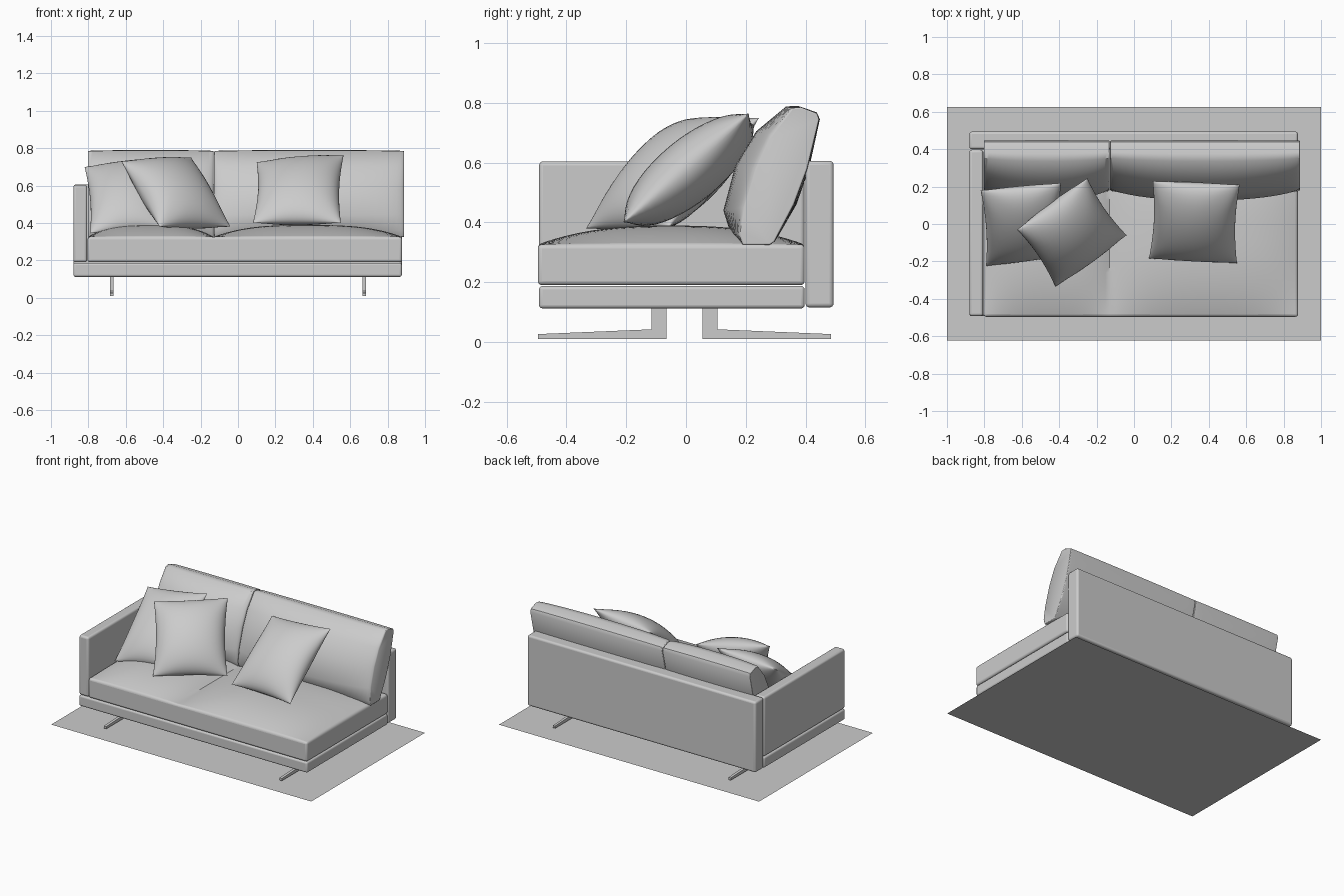
import bpy, bmesh, math
from mathutils import Vector

if "Cube" in bpy.data.objects:
    bpy.data.objects.remove(bpy.data.objects["Cube"])


def finish(name, bm, bevel=0.0, angle=40):
    """Turn a bmesh into a smooth-shaded object with optional rounded edges."""
    bmesh.ops.recalc_face_normals(bm, faces=bm.faces)
    me = bpy.data.meshes.new(name)
    bm.to_mesh(me)
    bm.free()
    ob = bpy.data.objects.new(name, me)
    bpy.context.collection.objects.link(ob)
    bpy.ops.object.select_all(action='DESELECT')
    ob.select_set(True)
    bpy.context.view_layer.objects.active = ob
    bpy.ops.object.shade_smooth_by_angle(angle=math.radians(angle))
    if bevel:
        mod = ob.modifiers.new("Rounded edges", 'BEVEL')
        mod.width = bevel
        mod.segments = 4
        mod.limit_method = 'ANGLE'
        mod.angle_limit = math.radians(50)
    return ob


def box(name, lo, hi, bevel):
    bm = bmesh.new()
    bmesh.ops.create_cube(bm, size=1)
    for v in bm.verts:
        v.co = Vector([a + (b - a) * (c + 0.5) for a, b, c in zip(lo, hi, v.co)])
    return finish(name, bm, bevel)


def leg(name, x, sign):
    """L-shaped blade foot: short post and a long tapering toe."""
    prof = [(0.06, 0.01), (0.06, 0.115), (0.11, 0.115), (0.11, 0.042),
            (0.49, 0.026), (0.49, 0.01)]
    bm = bmesh.new()
    f = bm.faces.new([bm.verts.new((x - 0.009, sign * y - 0.005, z)) for y, z in prof])
    r = bmesh.ops.extrude_face_region(bm, geom=[f])
    for v in r['geom']:
        if isinstance(v, bmesh.types.BMVert):
            v.co.x += 0.018
    return finish(name, bm)


def seat(name, x0, seam, x1, y0, y1, z0, z1, crown):
    """Seat pad with two crowned places meeting at a shallow crease."""
    bm = bmesh.new()
    bmesh.ops.create_grid(bm, x_segments=60, y_segments=30, size=1)
    r = bmesh.ops.extrude_face_region(bm, geom=bm.faces[:])
    top = {v for v in r['geom'] if isinstance(v, bmesh.types.BMVert)}
    for v in bm.verts:
        s, t = v.co.x, v.co.y
        # half of the columns on each side of the seam
        x = seam + s * ((x1 - seam) if s > 0 else (seam - x0))
        y = (y0 + y1) / 2 + t * (y1 - y0) / 2
        lobe = 1 - abs(2 * abs(s) - 1) ** 3
        z = z1 + crown * lobe * (1 - abs(t) ** 2.6) if v in top else z0
        v.co = (x, y, z)
    return finish(name, bm, 0.014)


def back_cushion(name, x0, x1):
    """Leaning cushion: side profile swept along x, swelling in the middle."""
    end = [(0.19, 0.325), (0.18, 0.36), (0.195, 0.45), (0.235, 0.58), (0.285, 0.69),
           (0.355, 0.782), (0.385, 0.785), (0.438, 0.765), (0.445, 0.745),
           (0.405, 0.58), (0.36, 0.46), (0.295, 0.335), (0.28, 0.325)]
    mid = [(0.185, 0.328), (0.15, 0.36), (0.125, 0.44), (0.165, 0.59), (0.235, 0.705),
           (0.335, 0.788), (0.375, 0.79), (0.438, 0.768), (0.448, 0.745),
           (0.412, 0.58), (0.37, 0.46), (0.298, 0.335), (0.28, 0.325)]
    n = 24
    bm = bmesh.new()
    rings = []
    for i in range(n + 1):
        s = math.sin(math.pi / 2 * (2 * i / n - 1))
        w = max(0, 1 - s * s) ** 0.6
        x = (x0 + x1) / 2 + s * (x1 - x0) / 2
        rings.append([bm.verts.new((x, a[0] + (b[0] - a[0]) * w, a[1] + (b[1] - a[1]) * w))
                      for a, b in zip(end, mid)])
    k = len(end)
    for a, b in zip(rings, rings[1:]):
        for j in range(k):
            bm.faces.new((a[j], a[(j + 1) % k], b[(j + 1) % k], b[j]))
    bm.faces.new(rings[0])
    bm.faces.new(rings[-1])
    return finish(name, bm, 0.008, 45)


def pillow(name, tl, tr, br, bl, puff=0.115):
    """Scatter pillow stretched between four corners, pinched along its edges."""
    tl, tr, br, bl = map(Vector, (tl, tr, br, bl))
    nrm = (bl + br - tl - tr).cross(tr + br - tl - bl).normalized()
    centre = (tl + tr + br + bl) / 4
    bm = bmesh.new()
    for side in (1, -1):
        new = bmesh.ops.create_grid(bm, x_segments=22, y_segments=22, size=1)['verts']
        for v in new:
            u, t = (math.sin(math.pi / 2 * c) for c in v.co.xy)
            p = (tl * (1 - u) * (1 + t) + tr * (1 + u) * (1 + t)
                 + br * (1 + u) * (1 - t) + bl * (1 - u) * (1 - t)) / 4
            # edges draw inwards between the corners
            pinch = 0.07 * (abs(u) ** 4 * (1 - t * t) + abs(t) ** 4 * (1 - u * u) * 0.5)
            p = p.lerp(centre, pinch)
            swell = max(0, (1 - u * u) * (1 - t * t)) ** 0.55
            # soft folds running in from the corners
            fold = 0.008 * math.sin(9 * (abs(u) - abs(t))) * (u * t) ** 2 * swell
            v.co = p + nrm * side * (puff * swell + fold)
    bmesh.ops.remove_doubles(bm, verts=bm.verts, dist=0.0005)
    return finish(name, bm, 0, 70)


# Floor sheet
bm = bmesh.new()
bm.faces.new([bm.verts.new(p) for p in
              ((-1, -0.624, 0), (1, -0.624, 0), (1, 0.626, 0), (-1, 0.626, 0))])
finish("floor_sheet", bm)

# Frame: base, back and single arm
box("base", (-0.88, -0.492, 0.112), (0.876, 0.397, 0.187), 0.012)
box("back_panel", (-0.88, 0.40, 0.115), (0.876, 0.494, 0.606), 0.014)
box("arm", (-0.88, -0.492, 0.19), (-0.806, 0.397, 0.604), 0.014)

# Blade feet
for side, x in (("left", -0.675), ("right", 0.675)):
    leg("front_foot_" + side, x, -1)
    leg("rear_foot_" + side, x, 1)

# Upholstery
seat("seat", -0.804, -0.13, 0.877, -0.496, 0.397, 0.19, 0.326, 0.063)
back_cushion("back_cushion_left", -0.803, -0.131)
back_cushion("back_cushion_right", -0.127, 0.888)

# Scatter pillows
pillow("pillow_left", (-0.82, 0.18, 0.70), (-0.39, 0.22, 0.75),
       (-0.38, -0.17, 0.38), (-0.79, -0.225, 0.345), 0.10)
pillow("pillow_middle", (-0.625, -0.03, 0.73), (-0.25, 0.245, 0.75),
       (-0.04, -0.06, 0.38), (-0.42, -0.335, 0.38))
pillow("pillow_right", (0.10, 0.23, 0.725), (0.565, 0.21, 0.765),
       (0.55, -0.21, 0.40), (0.08, -0.185, 0.40), 0.105)
